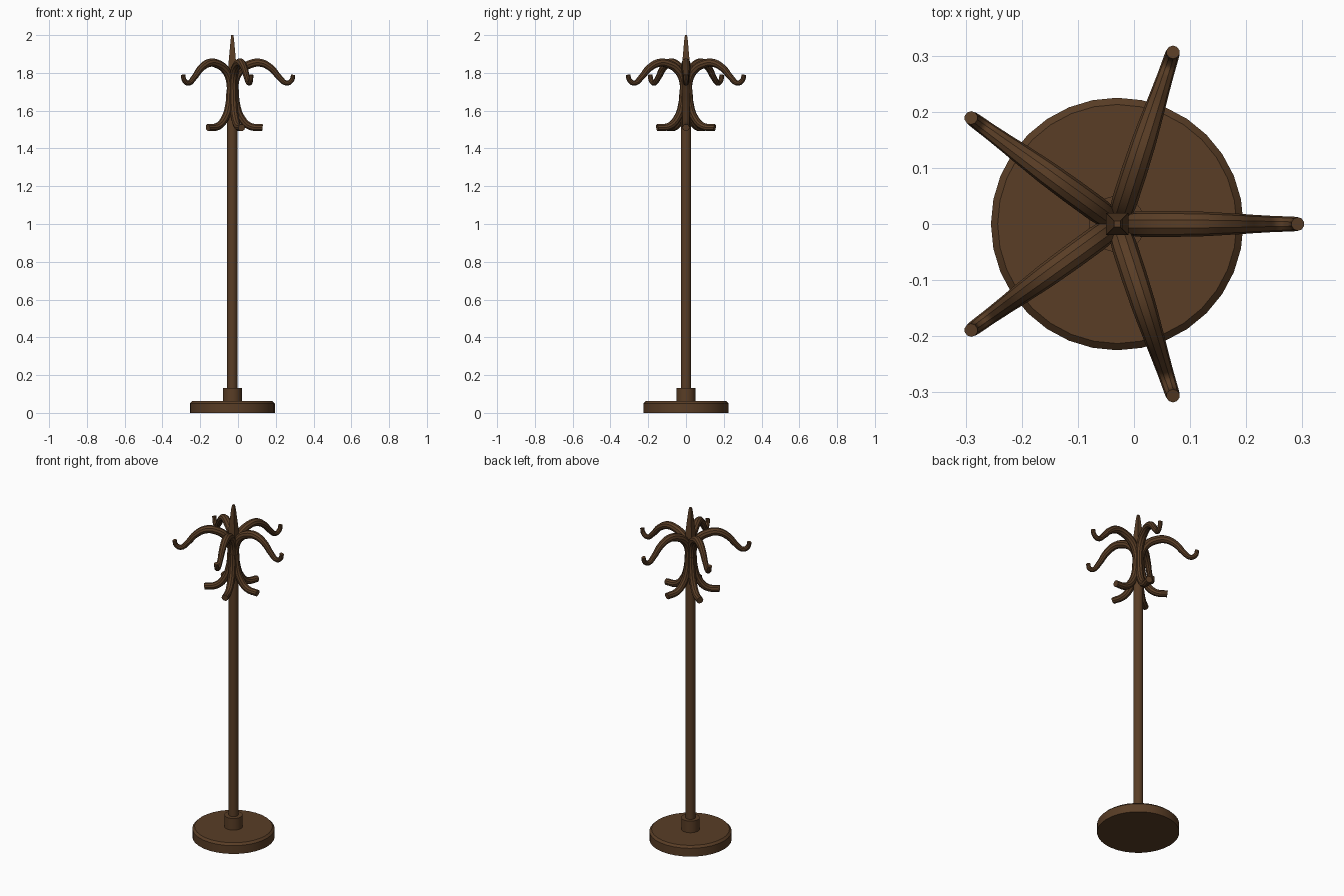
import bpy, bmesh, math

if "Cube" in bpy.data.objects:
    bpy.data.objects.remove(bpy.data.objects["Cube"])

CX = -0.03  # axis of the stand
wood = bpy.data.materials.new("dark_wood")
wood.diffuse_color = (0.10, 0.047, 0.019, 1)
wood.use_nodes = True
wood.node_tree.nodes["Principled BSDF"].inputs["Base Color"].default_value = wood.diffuse_color


def finish(ob):
    ob.data.materials.clear()
    ob.data.materials.append(wood)
    bpy.ops.object.select_all(action='DESELECT')
    ob.select_set(True)
    bpy.context.view_layer.objects.active = ob
    bpy.ops.object.shade_smooth_by_angle(angle=math.radians(35))


def lathe(name, profile, sides, location=(CX, 0, 0), turn=0.0):
    """Stack of rings (radius, z), capped at both ends."""
    bm = bmesh.new()
    rings = []
    for r, z in profile:
        rings.append([bm.verts.new((r * math.cos(turn + math.tau * i / sides),
                                    r * math.sin(turn + math.tau * i / sides), z))
                      for i in range(sides)])
    for a, b in zip(rings, rings[1:]):
        for i in range(sides):
            j = (i + 1) % sides
            bm.faces.new((a[i], a[j], b[j], b[i]))
    bm.faces.new(rings[0][::-1])
    bm.faces.new(rings[-1])
    me = bpy.data.meshes.new(name)
    bm.to_mesh(me)
    bm.free()
    ob = bpy.data.objects.new(name, me)
    ob.location = location
    bpy.context.collection.objects.link(ob)
    finish(ob)
    return ob


def bent_arm(name, path, angle):
    """Tapered round rod along (distance, z, rod radius) points."""
    cu = bpy.data.curves.new(name, 'CURVE')
    cu.dimensions = '3D'
    cu.bevel_depth = 1.0
    cu.bevel_resolution = 3
    cu.resolution_u = 5
    cu.use_fill_caps = True
    sp = cu.splines.new('BEZIER')
    sp.bezier_points.add(len(path) - 1)
    for p, (d, z, r) in zip(sp.bezier_points, path):
        p.co = (d, 0, z)
        p.radius = r
        p.handle_left_type = p.handle_right_type = 'AUTO'
    ob = bpy.data.objects.new(name, cu)
    ob.location.x = CX
    ob.rotation_euler.z = angle
    bpy.context.collection.objects.link(ob)
    bpy.ops.object.select_all(action='DESELECT')
    ob.select_set(True)
    bpy.context.view_layer.objects.active = ob
    bpy.ops.object.convert(target='MESH')
    finish(bpy.context.view_layer.objects.active)


# Base, collar and pole
lathe("base", [(0.225, 0), (0.225, 0.05), (0.213, 0.062)], 32)
lathe("collar", [(0.05, 0.06), (0.05, 0.132)], 32)
lathe("pole", [(0.027, 0.13), (0.027, 1.70)], 24)
lathe("pole_core", [(0.02, 1.69), (0.02, 1.85)], 16)

# Tapered square finial with chamfered tip
lathe("finial", [(0.028, 1.82), (0.028, 1.855), (0.013, 1.975), (0.008, 2.0)],
      4, turn=math.pi / 4)

# Five upper coat hooks and five lower flared pegs
upper = [(0.016, 1.66, 0.018), (0.018, 1.76, 0.020), (0.045, 1.815, 0.023),
         (0.10, 1.848, 0.023), (0.15, 1.853, 0.022), (0.205, 1.825, 0.019),
         (0.25, 1.775, 0.016), (0.288, 1.746, 0.014), (0.315, 1.762, 0.013),
         (0.322, 1.79, 0.012)]
lower = [(0.016, 1.71, 0.019), (0.022, 1.63, 0.021), (0.048, 1.56, 0.021),
         (0.092, 1.518, 0.020), (0.16, 1.51, 0.019)]
for i in range(5):
    a = math.tau * i / 5
    bent_arm(f"upper_hook_{i + 1}", upper, a)
    bent_arm(f"lower_peg_{i + 1}", lower, a)
